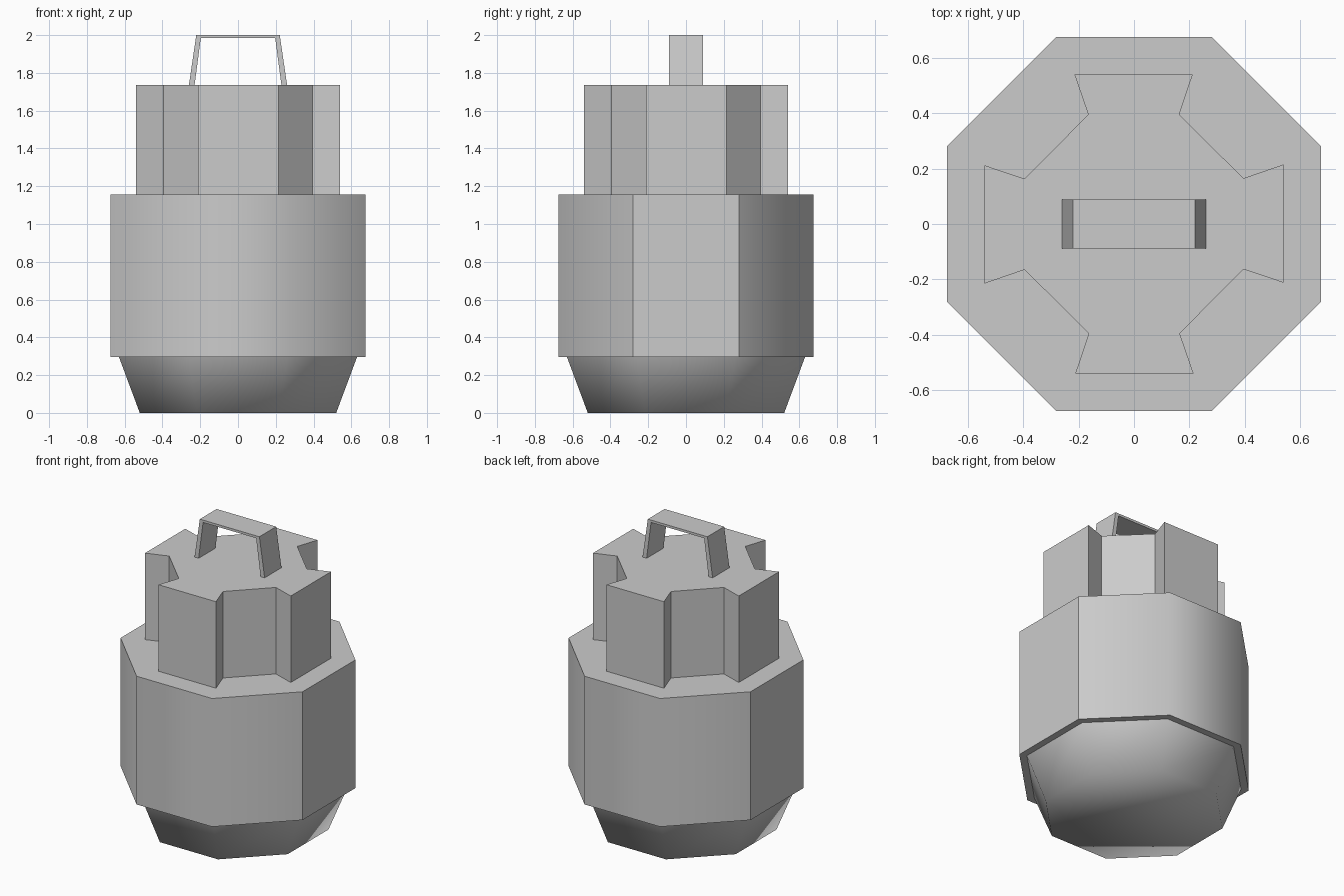
import bpy, bmesh

if "Cube" in bpy.data.objects:
    bpy.data.objects.remove(bpy.data.objects["Cube"])


def octagon(r):
    # regular-ish octagon with flat sides at distance r on each axis
    c = r * 0.28 / 0.675
    return [(r, -c), (r, c), (c, r), (-c, r), (-r, c), (-r, -c), (-c, -r), (c, -r)]


def loft(name, lower, upper, cap_top=True):
    # join two matching 3D outlines with side faces and end caps
    bm = bmesh.new()
    a = [bm.verts.new(p) for p in lower]
    b = [bm.verts.new(p) for p in upper]
    n = len(a)
    for i in range(n):
        j = (i + 1) % n
        bm.faces.new((a[i], a[j], b[j], b[i]))
    bm.faces.new(a[::-1])
    if cap_top:
        bm.faces.new(b)
    bmesh.ops.recalc_face_normals(bm, faces=bm.faces)
    mesh = bpy.data.meshes.new(name)
    bm.to_mesh(mesh)
    bm.free()
    obj = bpy.data.objects.new(name, mesh)
    bpy.context.collection.objects.link(obj)
    return obj


def at_z(points, z):
    return [(x, y, z) for x, y in points]


# Tapered foot, fully smooth shaded, open where it meets the body
foot = loft("tapered_base", at_z(octagon(0.52), 0), at_z(octagon(0.63), 0.295), False)
for f in foot.data.polygons:
    f.use_smooth = True

# Octagonal body: smooth across the front and back corners, sharp elsewhere
body = loft("body", at_z(octagon(0.675), 0.295), at_z(octagon(0.675), 1.155))
for f in body.data.polygons:
    f.use_smooth = True
for e in body.data.edges:
    p, q = (body.data.vertices[i].co for i in e.vertices)
    vertical = abs(p.z - q.z) > 0.1
    e.use_edge_sharp = not (vertical and abs(p.y) > abs(p.x))

# Upper block with four flared arms, one arm outline turned four times
arm = [(0.395, -0.163), (0.54, -0.212), (0.54, 0.215), (0.395, 0.165)]
cross = []
for _ in range(4):
    cross += arm
    arm = [(-y, x) for x, y in arm]
loft("flared_cross_block", at_z(cross, 1.155), at_z(cross, 1.735))

# Carrying handle: bent strip profile extruded along y
half = [(0.26, 1.735), (0.221, 2.0)]
inner = [(0.197, 1.984), (0.23, 1.735)]
profile = half + [(-x, z) for x, z in half[::-1]]
profile += [(-x, z) for x, z in inner[::-1]] + inner
loft("handle", [(x, -0.089, z) for x, z in profile], [(x, 0.089, z) for x, z in profile])
